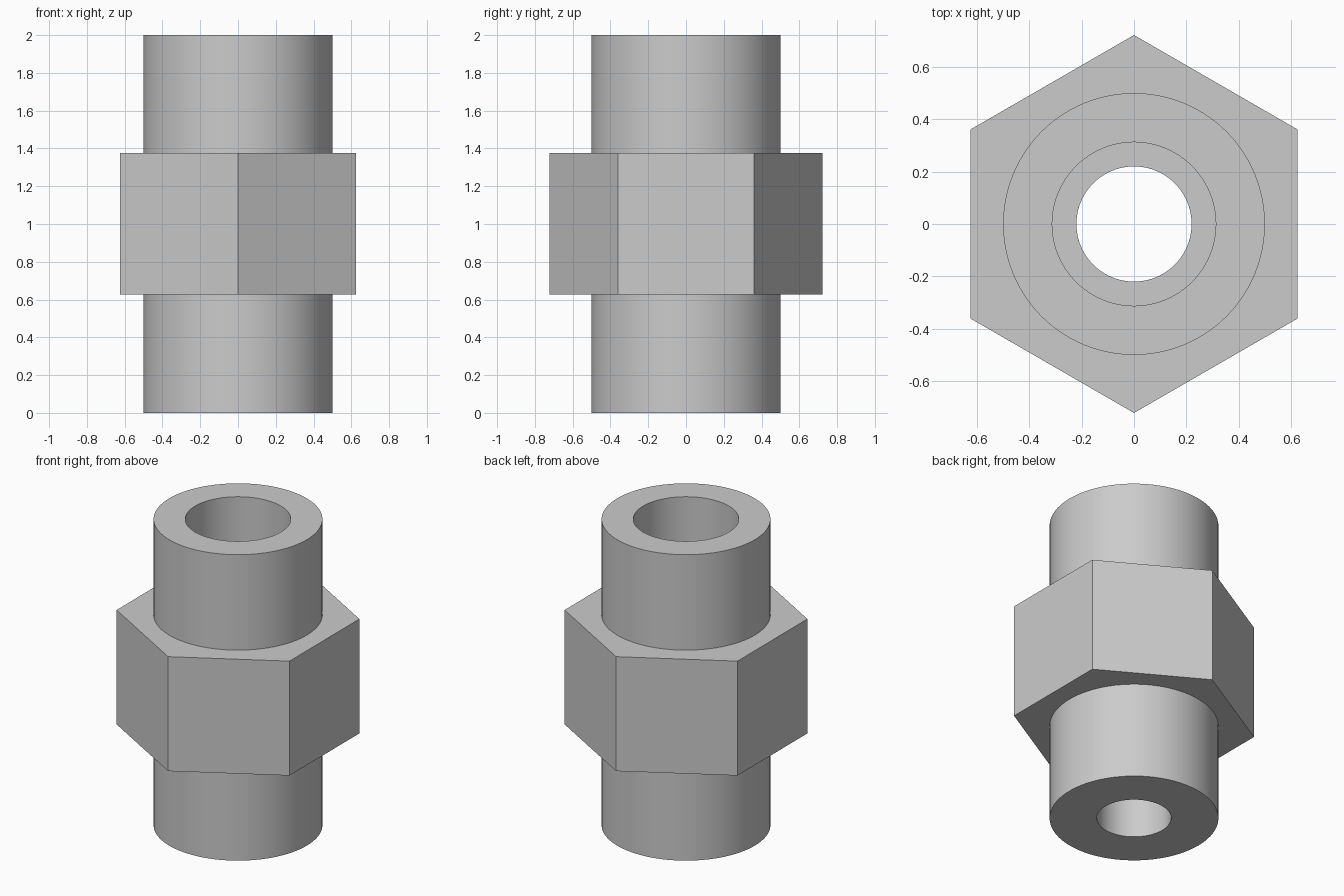
import bpy, bmesh
from math import pi, sin, cos, radians

if "Cube" in bpy.data.objects:
    bpy.data.objects.remove(bpy.data.objects["Cube"])

SEG = 96                      # divisible by 6 so hexagon corners land on vertices
APOTHEM = 0.625               # hexagon flats at x = +-0.625


def hex_radius(a):
    # distance from the axis to a hexagon with flats facing +-x
    return APOTHEM / cos((a + pi / 6) % (pi / 3) - pi / 6)


def round_radius(r):
    return lambda a: r


outer, bore_wide, bore_narrow = (round_radius(r) for r in (0.5, 0.3125, 0.22))

# Closed section: outside going up, then down through the stepped bore
section = [
    (outer, 0.0), (outer, 0.628), (hex_radius, 0.628),
    (hex_radius, 1.376), (outer, 1.376), (outer, 2.0),
    (bore_wide, 2.0), (bore_wide, 1.0), (bore_narrow, 1.0), (bore_narrow, 0.0),
]

bm = bmesh.new()
angles = [2 * pi * i / SEG for i in range(SEG)]
rings = [[bm.verts.new((r(a) * cos(a), r(a) * sin(a), z)) for a in angles]
         for r, z in section]
for low, high in zip(rings, rings[1:] + rings[:1]):
    for i in range(SEG):
        j = (i + 1) % SEG
        bm.faces.new((low[i], low[j], high[j], high[i]))
bmesh.ops.recalc_face_normals(bm, faces=bm.faces)

# Pipe fitting body
mesh = bpy.data.meshes.new("hex_pipe_fitting")
bm.to_mesh(mesh)
bm.free()
fitting = bpy.data.objects.new("hex_pipe_fitting", mesh)
bpy.context.collection.objects.link(fitting)
bpy.context.view_layer.objects.active = fitting
fitting.select_set(True)
bpy.ops.object.shade_smooth_by_angle(angle=radians(30))
